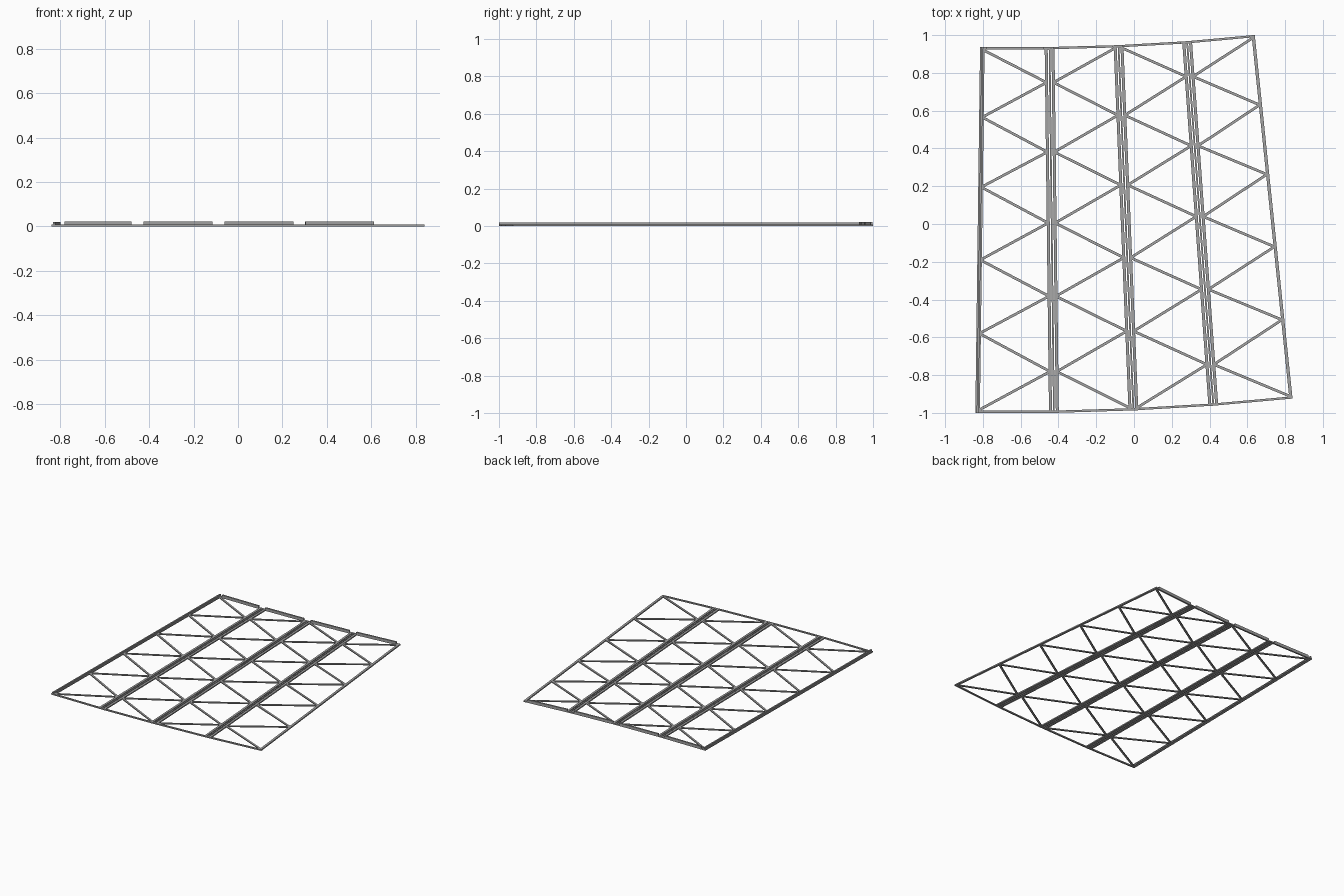
import bpy, bmesh
from mathutils import Vector

if "Cube" in bpy.data.objects:
    bpy.data.objects.remove(bpy.data.objects["Cube"])

steel = bpy.data.materials.new("grey steel")
steel.diffuse_color = (0.36, 0.36, 0.36, 1)
steel.use_nodes = True
steel.node_tree.nodes["Principled BSDF"].inputs["Base Color"].default_value = steel.diffuse_color

# Rail centre lines: (back point, front point), left to right
RAILS = [((-0.803, 0.937), (-0.828, -1.000)),
         ((-0.447, 0.937), (-0.424, -1.000)),
         ((-0.082, 0.947), (-0.003, -0.987)),
         ((0.281, 0.968), (0.420, -0.962)),
         ((0.631, 1.000), (0.831, -0.925))]
RAILS = [(Vector(a), Vector(b)) for a, b in RAILS]

# Brace node positions along the rails, back to front
NODES = [0.008, 0.097, 0.192, 0.287, 0.383, 0.481, 0.582, 0.681, 0.783, 0.887, 0.993]


def sweep(bm, a, b, profile):
    """Extrude a closed (sideways, height) profile from a to b."""
    d = (b - a).normalized()
    n = Vector((-d.y, d.x))
    ends = []
    for p in (a, b):
        ends.append([bm.verts.new((p.x + n.x * s, p.y + n.y * s, z)) for s, z in profile])
    k = len(profile)
    bm.faces.new(ends[0])
    bm.faces.new(ends[1][::-1])
    for i in range(k):
        j = (i + 1) % k
        bm.faces.new((ends[0][j], ends[0][i], ends[1][i], ends[1][j]))


def box(w, z0, z1, off=0.0):
    return [(off - w / 2, z0), (off + w / 2, z0), (off + w / 2, z1), (off - w / 2, z1)]


def finish(bm, name):
    bmesh.ops.recalc_face_normals(bm, faces=bm.faces)
    me = bpy.data.meshes.new(name)
    bm.to_mesh(me)
    bm.free()
    me.materials.append(steel)
    bpy.context.collection.objects.link(bpy.data.objects.new(name, me))


# Inner double rails: two side bars with a slim rib between them
for i in (1, 2, 3):
    bm = bmesh.new()
    for w, off in ((0.016, -0.018), (0.009, 0), (0.016, 0.018)):
        sweep(bm, *RAILS[i], box(w, 0, 0.009, off))
    finish(bm, f"inner_rail_{i}")

# Left edge rail: flat foot with an upright flange
bm = bmesh.new()
sweep(bm, *RAILS[0], [(-0.012, 0), (0.012, 0), (0.012, 0.009), (0.005, 0.009),
                      (0.005, 0.020), (-0.005, 0.020), (-0.005, 0.009), (-0.012, 0.009)])
finish(bm, "left_rail")

# Right edge rail
bm = bmesh.new()
sweep(bm, *RAILS[4], box(0.017, 0, 0.009))
finish(bm, "right_rail")

# End bars of each bay, with a raised bar along the back
for i in range(4):
    (a0, a1), (b0, b1) = RAILS[i], RAILS[i + 1]
    for name, p, q, s in (("back_bar", a0, b0, -1), ("front_bar", a1, b1, 1)):
        bm = bmesh.new()
        inset = Vector((0, 0.006 * s))
        sweep(bm, p + inset, q + inset, box(0.012, 0, 0.009))
        finish(bm, f"{name}_{i + 1}")
    bm = bmesh.new()
    d = (b0 - a0).normalized()
    down = Vector((0, -0.006))
    tail = 0.020 if i == 3 else 0.032
    sweep(bm, a0 + d * 0.022 + down, b0 - d * tail + down, box(0.012, 0.009, 0.022))
    finish(bm, f"raised_back_bar_{i + 1}")

# Zigzag braces in each bay, mirrored from bay to bay
for i in range(4):
    bm = bmesh.new()
    pts = []
    for k, t in enumerate(NODES):
        r = i + (k + i) % 2
        a, b = RAILS[r]
        side = 1 if r == i else -1
        reach = 0.018 if r in (1, 2, 3) else 0.004
        pts.append(a.lerp(b, t) + Vector((side * reach, 0)))
    for p, q in zip(pts, pts[1:]):
        sweep(bm, p, q, box(0.014, 0.001, 0.008))
    finish(bm, f"braces_{i + 1}")
